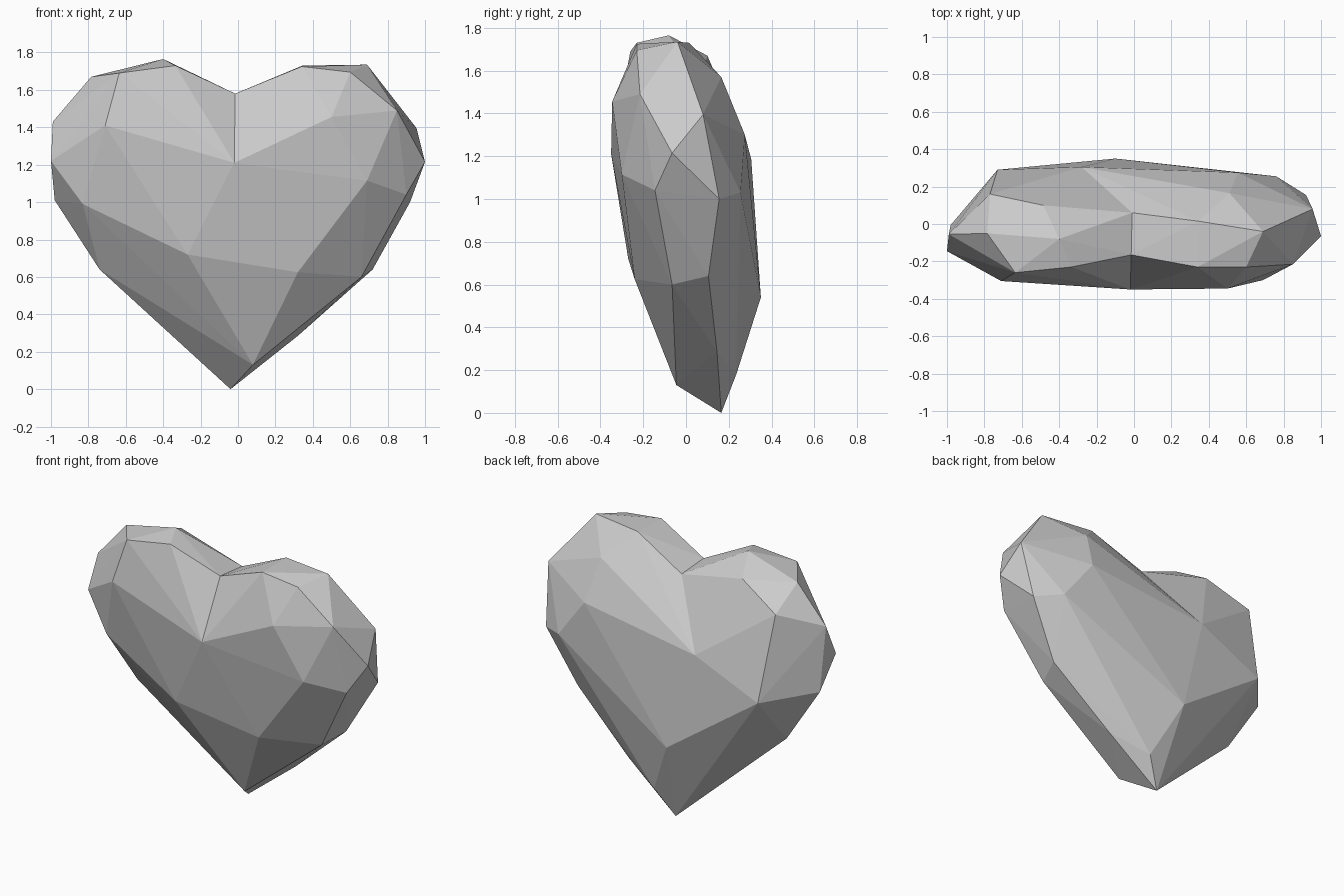
import bpy, bmesh

if "Cube" in bpy.data.objects:
    bpy.data.objects.remove(bpy.data.objects["Cube"])

# Corner points of the faceted heart (x, y, z)
POINTS = [
    # outer left rim and left lobe
    (-.99, -.055, 1.43), (-1, -.145, 1.22), (-.98, -.005, 1.01), (-.785, -.05, 1.67),
    (-.40, -.08, 1.765), (-.335, -.23, 1.73), (-.635, -.26, 1.69), (-.485, .10, 1.67),
    (-.77, .16, 1.53), (-.73, .29, .98), (-.74, 0, .64), (-.83, -.195, .99),
    (-.71, -.305, 1.41),
    # middle: notch, front, back and tip
    (-.015, -.165, 1.58), (-.01, .06, 1.56), (-.02, -.35, 1.21), (-.27, -.27, .72),
    (-.28, .305, 1.185), (-.10, .35, .54), (.07, .235, .18), (.08, -.045, .13),
    (-.04, .165, 0),
    # right lobe and outer right rim
    (.34, -.23, 1.725), (.345, .015, 1.73), (.60, -.23, 1.695), (.69, -.04, 1.735),
    (.51, .165, 1.57), (.555, .275, 1.30), (.50, -.345, 1.455), (.85, -.215, 1.49),
    (.955, .08, 1.395), (1, -.065, 1.215), (.69, -.30, 1.115), (.90, -.145, 1.04),
    (.92, .155, 1.0), (.76, .255, 1.03), (.72, .105, .64), (.66, -.065, .60),
    (.32, -.24, .625), (.32, .145, .285),
]


def hull(name, pts):
    """Faceted convex solid around the given points."""
    bm = bmesh.new()
    for p in pts:
        bm.verts.new(p)
    bmesh.ops.convex_hull(bm, input=bm.verts[:])
    bmesh.ops.delete(bm, geom=[v for v in bm.verts if not v.link_faces], context='VERTS')
    bmesh.ops.recalc_face_normals(bm, faces=bm.faces[:])
    me = bpy.data.meshes.new(name)
    bm.to_mesh(me)
    bm.free()
    ob = bpy.data.objects.new(name, me)
    bpy.context.collection.objects.link(ob)
    return ob


# Two lobes that share the middle points, so the notch stays open
heart = hull("heart", [p for p in POINTS if p[0] < .1])
lobe = hull("right_lobe", [p for p in POINTS if p[0] > -.3])

# Merge the lobes into one solid
mod = heart.modifiers.new("merge", 'BOOLEAN')
mod.operation = 'UNION'
mod.solver = 'EXACT'
mod.object = lobe
bpy.context.view_layer.objects.active = heart
bpy.ops.object.modifier_apply(modifier="merge")
bpy.data.objects.remove(lobe)

# Plain grey
grey = bpy.data.materials.new("light_grey")
grey.diffuse_color = (.6, .6, .6, 1)
grey.use_nodes = True
grey.node_tree.nodes["Principled BSDF"].inputs["Base Color"].default_value = grey.diffuse_color
heart.data.materials.clear()
heart.data.materials.append(grey)
for f in heart.data.polygons:
    f.use_smooth = False
    f.material_index = 0
